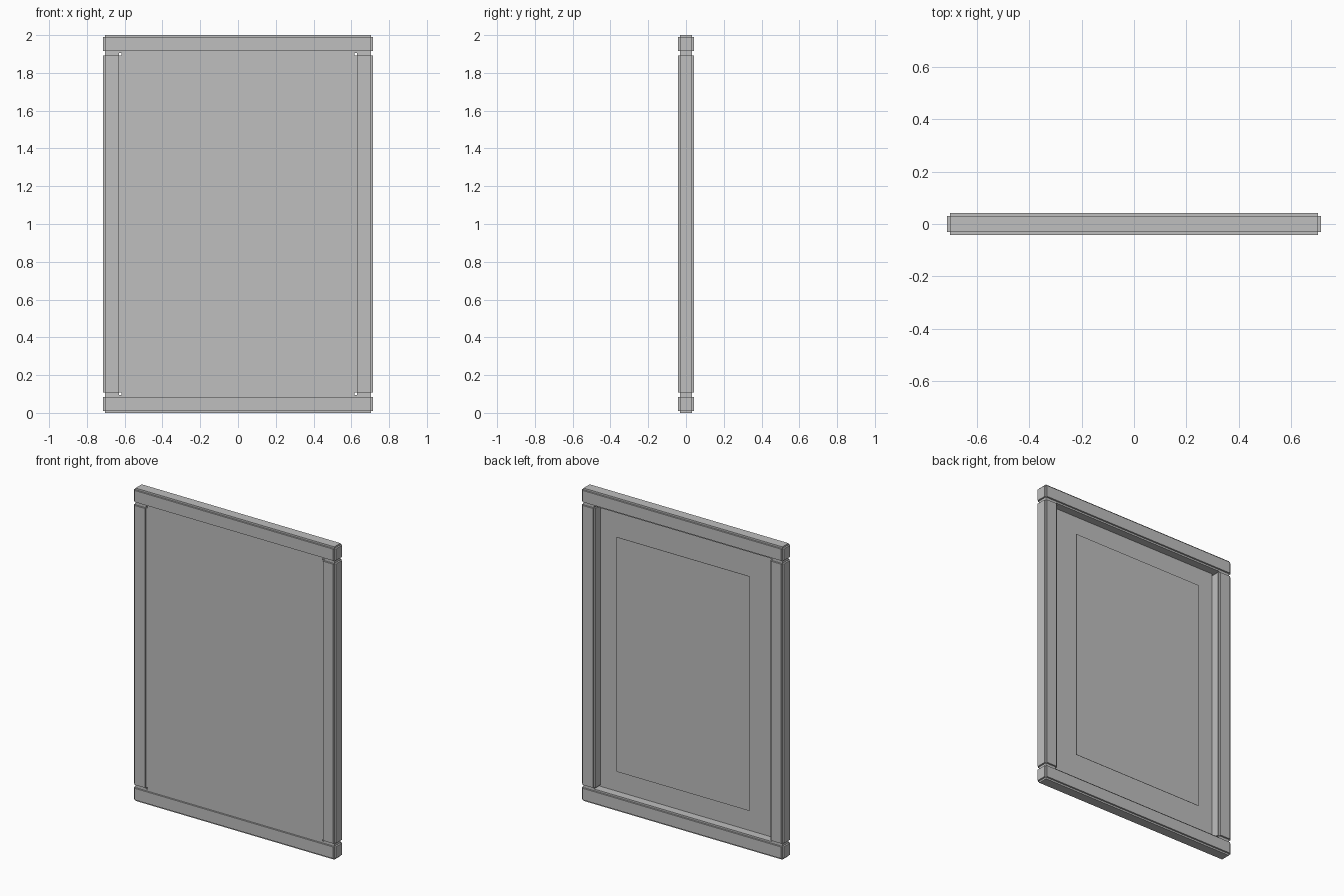
import bpy
import bmesh
from mathutils import Matrix, Vector

if "Cube" in bpy.data.objects:
    bpy.data.objects.remove(bpy.data.objects["Cube"])

STEP = 0.011          # depth of the square notch along every frame edge
W, D, H = 0.714, 0.042, 2.0   # half width, half depth, height
BAR = 0.096           # width of the frame bars

grey = bpy.data.materials.new("grey")
grey.diffuse_color = (0.52, 0.52, 0.52, 1.0)
grey.use_nodes = True
grey.node_tree.nodes["Principled BSDF"].inputs["Base Color"].default_value = grey.diffuse_color


def add_box(bm, lo, hi):
    lo, hi = Vector(lo), Vector(hi)
    m = Matrix.Translation((lo + hi) / 2) @ Matrix.Diagonal((*(hi - lo), 1.0))
    bmesh.ops.create_cube(bm, size=1.0, matrix=m)


def finish(name, bm):
    mesh = bpy.data.meshes.new(name)
    bm.to_mesh(mesh)
    bm.free()
    mesh.materials.append(grey)
    obj = bpy.data.objects.new(name, mesh)
    bpy.context.collection.objects.link(obj)
    return obj


def notched_bar(name, lo, hi):
    """Box with each face pushed out, leaving square notches on the edges."""
    bm = bmesh.new()
    add_box(bm, [v + STEP for v in lo], [v - STEP for v in hi])
    bm.faces.ensure_lookup_table()
    result = bmesh.ops.extrude_discrete_faces(bm, faces=bm.faces[:])
    for face in result["faces"]:
        bmesh.ops.translate(bm, verts=face.verts[:], vec=face.normal * STEP)
    bmesh.ops.remove_doubles(bm, verts=bm.verts[:], dist=1e-5)
    return finish(name, bm)


# Frame: full-width rails with the stiles between them
notched_bar("bottom_rail", (-W, -D, 0), (W, D, BAR))
notched_bar("top_rail", (-W, -D, H - BAR), (W, D, H))
notched_bar("left_stile", (-W, -D, BAR), (-W + BAR, D, H - BAR))
notched_bar("right_stile", (W - BAR, -D, BAR), (W, D, H - BAR))

# Panel set near the front of the frame
bm = bmesh.new()
add_box(bm, (-W + BAR, -D + STEP, BAR), (W - BAR, -0.02, H - BAR))
finish("panel", bm)

# Thin sheet in the recess at the back
bm = bmesh.new()
add_box(bm, (-0.47, 0.030, 0.25), (0.47, 0.032, 1.75))
finish("back_sheet", bm)
